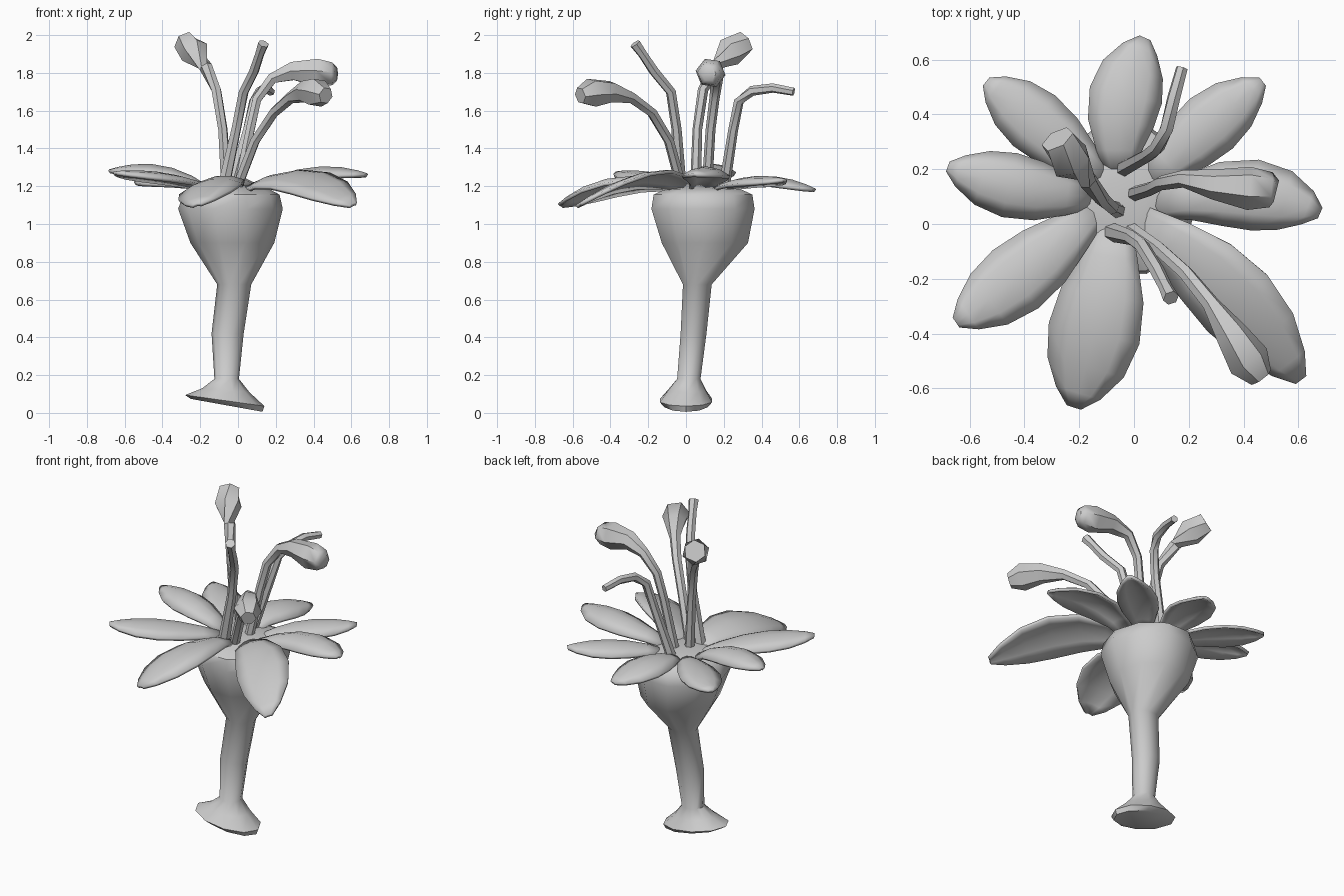
import bpy, bmesh, math
from mathutils import Vector

if "Cube" in bpy.data.objects:
    bpy.data.objects.remove(bpy.data.objects["Cube"])


def finish(name, bm, angle=50):
    bmesh.ops.recalc_face_normals(bm, faces=bm.faces)
    me = bpy.data.meshes.new(name)
    bm.to_mesh(me)
    bm.free()
    ob = bpy.data.objects.new(name, me)
    bpy.context.collection.objects.link(ob)
    bpy.ops.object.select_all(action='DESELECT')
    ob.select_set(True)
    bpy.context.view_layer.objects.active = ob
    bpy.ops.object.shade_smooth_by_angle(angle=math.radians(angle))
    return ob


def loft(name, rings):
    """Skin closed rings of points and cap both ends."""
    bm = bmesh.new()
    rows = [[bm.verts.new(p) for p in r] for r in rings]
    n = len(rows[0])
    for a, b in zip(rows, rows[1:]):
        for i in range(n):
            j = (i + 1) % n
            bm.faces.new((a[i], a[j], b[j], b[i]))
    bm.faces.new(rows[0])
    bm.faces.new(rows[-1])
    return finish(name, bm)


def tube(name, stations, sides=6):
    """Loft along a path of (x, y, z, radius)."""
    pts = [Vector(s[:3]) for s in stations]
    rings = []
    for i, p in enumerate(pts):
        t = (pts[min(i + 1, len(pts) - 1)] - pts[max(i - 1, 0)]).normalized()
        u = t.cross(Vector((0.5, 0.8, 0))).cross(t)
        u = (Vector((0.6, -0.5, -0.6)) - t * t.dot(Vector((0.6, -0.5, -0.6)))).normalized()
        v = t.cross(u)
        r = stations[i][3]
        rings.append([p + r * (u * math.cos(a) + v * math.sin(a))
                      for a in (math.tau * k / sides for k in range(sides))])
    return loft(name, rings)


def petal(name, base, mid, tip, width, arch=0.05, tilt=0.0):
    """Arched leaf through three midline points; tilt raises its left edge."""
    p0, p1, p2 = Vector(base), Vector(mid), Vector(tip)
    ctrl = 2 * p1 - (p0 + p2) / 2
    profile = [(0, .35), (.2, .62), (.4, .9), (.6, 1), (.78, .85), (.92, .5), (1, .16)]
    bm = bmesh.new()
    rows = []
    for t, w in profile:
        c = (1 - t) ** 2 * p0 + 2 * t * (1 - t) * ctrl + t * t * p2
        d = (1 - t) * (ctrl - p0) + t * (p2 - ctrl)
        side = Vector((-d.y, d.x, 0)).normalized()
        rows.append([bm.verts.new(c + side * (u * w * width)
                     + Vector((0, 0, w * (tilt * u - arch * u * u))))
                     for u in (-1, -.55, 0, .55, 1)])
    for a, b in zip(rows, rows[1:]):
        for i in range(4):
            bm.faces.new((a[i], a[i + 1], b[i + 1], b[i]))
    ob = finish(name, bm)
    m = ob.modifiers.new("thickness", 'SOLIDIFY')
    m.thickness = 0.018
    return ob


# Foot, stem and cup: (cx, cy, z, rx, ry, slope in x)
body = [(-.06, 0, .04, .19, .12, -.18), (-.07, 0, .065, .21, .145, -.14),
        (-.065, .005, .12, .125, .105, -.08), (-.06, .015, .18, .065, .065, 0),
        (-.055, .04, .42, .085, .072, 0), (-.02, .06, .68, .09, .08, 0),
        (-.03, .10, .90, .222, .24, 0), (-.04, .09, 1.08, .277, .287, 0),
        (-.035, .09, 1.155, .255, .275, 0), (-.035, .09, 1.185, .20, .21, 0),
        (-.035, .09, 1.205, .08, .09, 0)]
loft("stem_and_cup", [
    [(cx + rx * math.cos(a), cy + ry * math.sin(a), z + s * rx * math.cos(a))
     for a in (math.tau * k / 10 for k in range(10))]
    for cx, cy, z, rx, ry, s in body])

# Ring of eight petals
petals = [
    ("north", (-.05, .17, 1.19), (-.04, .42, 1.255), (.04, .68, 1.19), .135, .04, 0),
    ("northeast", (.05, .15, 1.19), (.24, .33, 1.25), (.47, .52, 1.24), .12, .04, 0),
    ("east", (.06, .06, 1.19), (.38, .11, 1.30), (.68, .04, 1.27), .13, .05, 0),
    ("southeast", (.02, .02, 1.19), (.32, -.23, 1.265), (.61, -.57, 1.11), .15, .03, .05),
    ("south", (-.07, .03, 1.19), (-.13, -.33, 1.25), (-.22, -.67, 1.11), .17, .05, .03),
    ("southwest", (-.13, .06, 1.19), (-.38, -.16, 1.27), (-.65, -.36, 1.28), .135, .04, 0),
    ("west", (-.14, .10, 1.19), (-.40, .13, 1.31), (-.68, .21, 1.29), .12, .05, 0),
    ("northwest", (-.10, .15, 1.19), (-.32, .34, 1.25), (-.54, .52, 1.23), .12, .04, 0)]
for n, *args in petals:
    petal("petal_" + n, *args)

# Stamens, some with a swollen head
tube("stamen_left", [(-.06, .05, 1.18, .03), (-.08, .06, 1.5, .026), (-.115, .09, 1.71, .028),
     (-.17, .16, 1.83, .035), (-.23, .23, 1.91, .08), (-.28, .31, 1.96, .065)])
tube("stamen_middle", [(-.08, -.03, 1.18, .035), (-.01, -.05, 1.5, .027), (.03, -.08, 1.7, .027),
     (.085, -.17, 1.81, .027), (.115, -.23, 1.9, .025), (.135, -.27, 1.955, .03)])
tube("stamen_right", [(0, .11, 1.18, .028), (.065, .13, 1.5, .026), (.1, .15, 1.66, .027),
     (.18, .165, 1.77, .032), (.29, .145, 1.81, .055), (.42, .13, 1.80, .08),
     (.5, .125, 1.795, .065), (.52, .12, 1.795, .04)])
tube("stamen_front", [(-.01, -.02, 1.18, .028), (.09, -.09, 1.44, .027), (.19, -.18, 1.59, .028),
     (.28, -.29, 1.67, .032), (.355, -.4, 1.70, .06), (.42, -.5, 1.695, .08),
     (.465, -.56, 1.68, .045)])
tube("stamen_back", [(-.04, .20, 1.18, .03), (.05, .25, 1.5, .026), (.085, .28, 1.65, .027),
     (.12, .35, 1.705, .027), (.145, .46, 1.72, .025), (.175, .57, 1.70, .022)])
